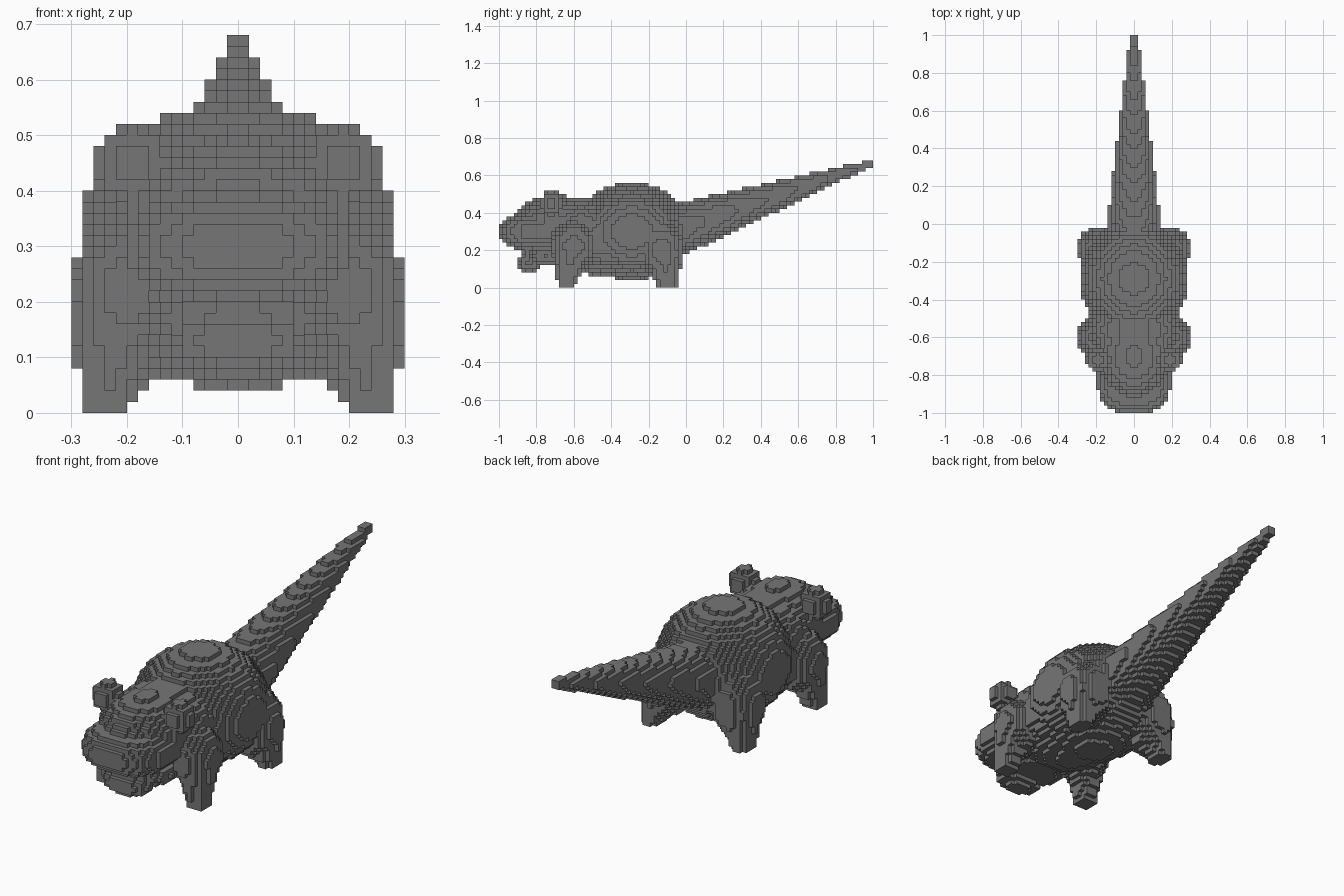
import bpy
import math
from itertools import product

cube = bpy.data.objects.get("Cube")
if cube:
    bpy.data.objects.remove(cube, do_unlink=True)

S = 0.02  # edge of one block

grey = bpy.data.materials.new("stone grey")
grey.use_nodes = True
GREY = (0.18, 0.18, 0.18, 1)
grey.diffuse_color = GREY
grey.node_tree.nodes["Principled BSDF"].inputs["Base Color"].default_value = GREY


def cells_in_box(lo, hi):
    """Block indices and centres inside a bounding box."""
    spans = [range(math.floor(a / S), math.ceil(b / S) + 1) for a, b in zip(lo, hi)]
    for cell in product(*spans):
        yield cell, [(i + 0.5) * S for i in cell]


def ellipsoid(centre, radii, power=2):
    lo = [c - r for c, r in zip(centre, radii)]
    hi = [c + r for c, r in zip(centre, radii)]
    return {cell for cell, p in cells_in_box(lo, hi)
            if sum((abs(v - c) / r) ** power
                   for v, c, r in zip(p, centre, radii)) <= 1}


def taper(start, end, r_start, r_end, axis):
    """Cone with elliptical slices square to one axis."""
    others = [i for i in range(3) if i != axis]
    reach = max(r_start + r_end)
    lo = [min(a, b) - reach for a, b in zip(start, end)]
    hi = [max(a, b) + reach for a, b in zip(start, end)]
    out = set()
    for cell, p in cells_in_box(lo, hi):
        t = (p[axis] - start[axis]) / (end[axis] - start[axis])
        if 0 <= t <= 1:
            d = 0
            for k, i in enumerate(others):
                mid = start[i] + t * (end[i] - start[i])
                d += ((p[i] - mid) / (r_start[k] + t * (r_end[k] - r_start[k]))) ** 2
            if d <= 1:
                out.add(cell)
    return out


def mirrored(cells):
    return {(-1 - x, y, z) for x, y, z in cells}


# Trunk and head
parts = {
    "body": ellipsoid((0, -0.29, 0.30), (0.29, 0.31, 0.26))
    | ellipsoid((0, -0.42, 0.25), (0.25, 0.31, 0.19)),
    "neck": ellipsoid((0, -0.56, 0.33), (0.23, 0.2, 0.15)),
    "head": ellipsoid((0, -0.70, 0.34), (0.2, 0.22, 0.155)),
    "muzzle": ellipsoid((0, -0.80, 0.30), (0.2, 0.205, 0.1), 2.5),
    "lower_jaw": ellipsoid((0, -0.75, 0.17), (0.17, 0.13, 0.06))
    | ellipsoid((0, -0.84, 0.13), (0.12, 0.065, 0.05)),
    "tail": taper((0, -0.1, 0.285), (0, 1, 0.668), (0.155, 0.155), (0.022, 0.018), 1),
}

# Ears and legs, built on the left and mirrored
ear = ellipsoid((0.19, -0.72, 0.45), (0.065, 0.055, 0.075))
front_leg = (taper((0.24, -0.64, 0), (0.2, -0.6, 0.24), (0.04, 0.045), (0.1, 0.11), 2)
             | ellipsoid((0.2, -0.6, 0.22), (0.1, 0.12, 0.14)))
hind_leg = (taper((0.24, -0.1, 0), (0.2, -0.12, 0.2), (0.042, 0.06), (0.1, 0.1), 2)
            | ellipsoid((0.19, -0.13, 0.2), (0.11, 0.115, 0.16)))
for name, cells in (("ear", ear), ("front_leg", front_leg), ("hind_leg", hind_leg)):
    parts["left_" + name] = cells
    parts["right_" + name] = mirrored(cells)

# Each block belongs to the first part that claims it
taken = set()
for name in parts:
    parts[name] -= taken
    taken |= parts[name]


def build(name, cells):
    """Mesh of the block sides that face open space."""
    verts, faces = {}, []
    for cell in cells:
        for axis, side in product(range(3), (0, 1)):
            beside = list(cell)
            beside[axis] += 2 * side - 1
            if tuple(beside) in taken:
                continue
            u, v = (axis + 1) % 3, (axis + 2) % 3
            ring = []
            for du, dv in ((0, 0), (1, 0), (1, 1), (0, 1)):
                corner = list(cell)
                corner[axis] += side
                corner[u] += du
                corner[v] += dv
                ring.append(verts.setdefault(tuple(corner), len(verts)))
            faces.append(ring if side else ring[::-1])
    mesh = bpy.data.meshes.new(name)
    mesh.from_pydata([[c * S for c in p] for p in verts], [], faces)
    mesh.materials.append(grey)
    bpy.context.collection.objects.link(bpy.data.objects.new(name, mesh))


for name, cells in parts.items():
    if cells:
        build(name, cells)
